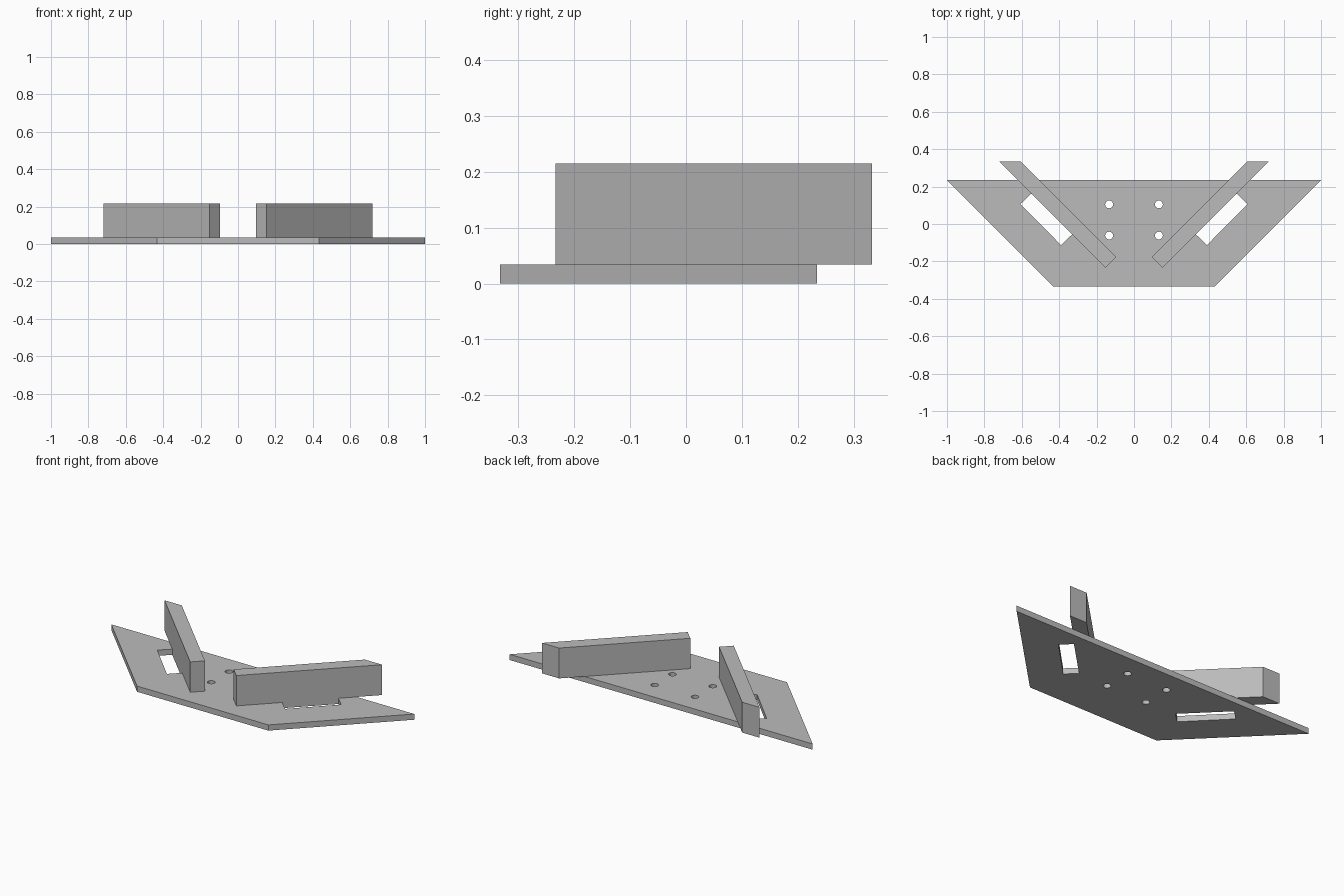
import bpy, bmesh
from math import cos, sin, pi

cube = bpy.data.objects.get("Cube")
if cube:
    bpy.data.objects.remove(cube, do_unlink=True)

grey = bpy.data.materials.new("mid grey")
grey.use_nodes = True
colour = (0.5, 0.5, 0.5, 1)
grey.diffuse_color = colour
grey.node_tree.nodes["Principled BSDF"].inputs["Base Color"].default_value = colour

PLATE_TOP, RAIL_TOP = 0.034, 0.215


def prism(name, loops, bottom, top):
    """Extrude a flat outline; any further loops become through holes."""
    curve = bpy.data.curves.new(name + "_outline", 'CURVE')
    curve.dimensions = '2D'
    curve.fill_mode = 'BOTH'
    curve.extrude = (top - bottom) / 2
    for loop in loops:
        spline = curve.splines.new('POLY')
        spline.points.add(len(loop) - 1)
        for point, (x, y) in zip(spline.points, loop):
            point.co = (x, y, 0, 1)
        spline.use_cyclic_u = True
    temp = bpy.data.objects.new(name + "_outline", curve)
    bpy.context.collection.objects.link(temp)
    bpy.context.view_layer.update()
    graph = bpy.context.evaluated_depsgraph_get()
    mesh = bpy.data.meshes.new_from_object(temp.evaluated_get(graph))
    bpy.data.objects.remove(temp, do_unlink=True)
    bpy.data.curves.remove(curve)

    # Weld the caps to the walls and lift into place
    bm = bmesh.new()
    bm.from_mesh(mesh)
    bmesh.ops.remove_doubles(bm, verts=bm.verts, dist=0.0001)
    bmesh.ops.recalc_face_normals(bm, faces=bm.faces)
    bmesh.ops.translate(bm, verts=bm.verts, vec=(0, 0, (top + bottom) / 2))
    for face in bm.faces:
        face.smooth = False
        face.material_index = 0
    bm.to_mesh(mesh)
    bm.free()
    mesh.name = name
    mesh.materials.clear()
    mesh.materials.append(grey)
    obj = bpy.data.objects.new(name, mesh)
    bpy.context.collection.objects.link(obj)
    return obj


def mirrored(loop, side):
    return [(side * x, y) for x, y in loop]


def circle(cx, cy, radius, sides=24):
    return [(cx + radius * cos(2 * pi * i / sides),
             cy + radius * sin(2 * pi * i / sides)) for i in range(sides)]


# Half outlines on the left (+x) side
slot = [(0.607, 0.107), (0.39, -0.113), (0.33, -0.055), (0.548, 0.163)]
rail = [(0.718, 0.333), (0.604, 0.333), (0.095, -0.176), (0.152, -0.233)]

# Base plate with two slots and four screw holes
loops = [[(-1, 0.234), (-0.433, -0.333), (0.433, -0.333), (1, 0.234)]]
for side in (1, -1):
    loops.append(mirrored(slot, side))
    for y in (0.105, -0.062):
        loops.append(circle(side * 0.133, y, 0.021))
prism("base_plate", loops, 0, PLATE_TOP)

# Angled rails standing on the plate
for side, label in ((1, "left"), (-1, "right")):
    prism(label + "_rail", [mirrored(rail, side)], PLATE_TOP, RAIL_TOP)
